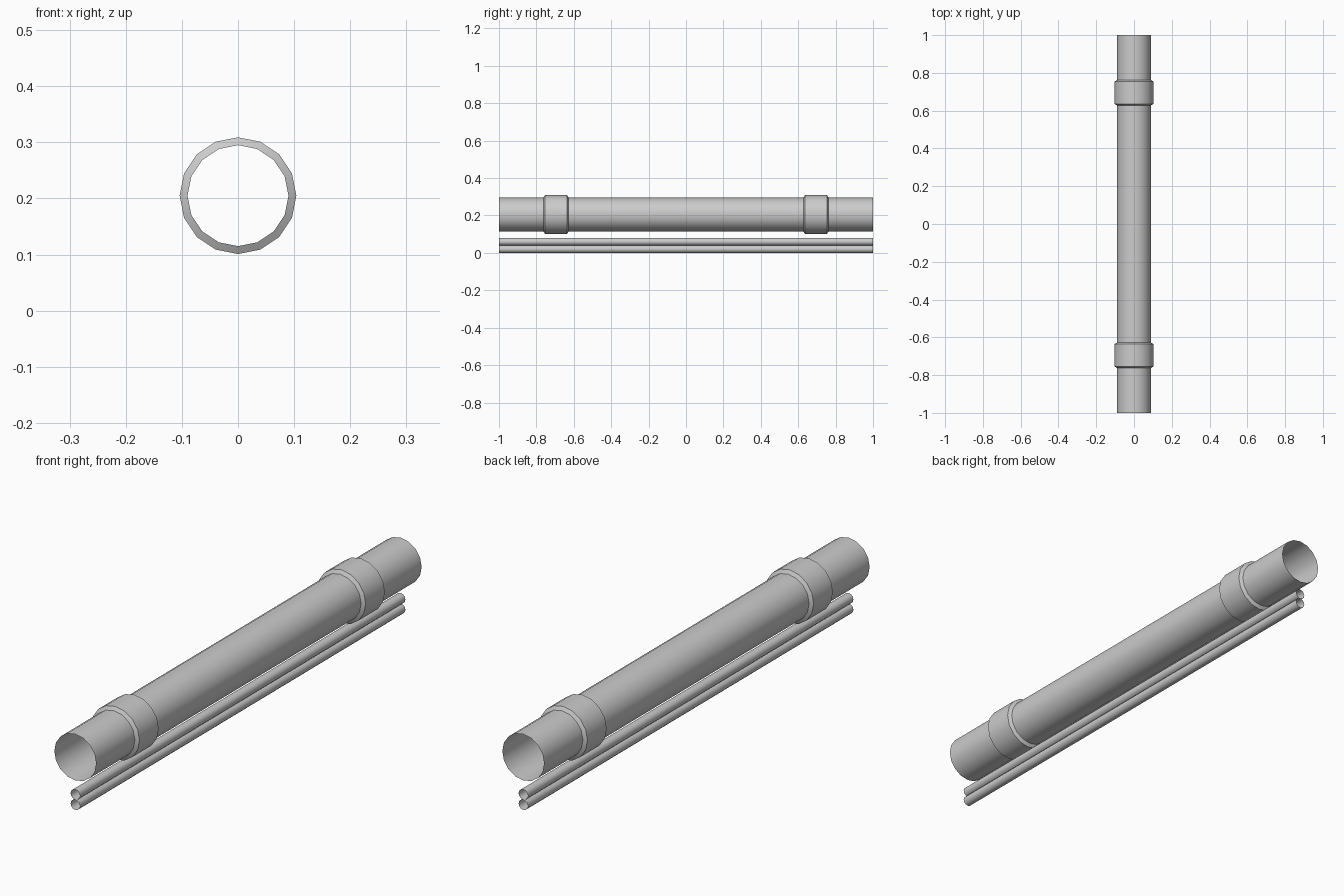
import bpy
import math

if "Cube" in bpy.data.objects:
    bpy.data.objects.remove(bpy.data.objects["Cube"])


def lathe_y(name, profile, z, sides):
    """Open surface of revolution about a y-parallel axis; profile = (radius, y)."""
    verts, faces = [], []
    for r, y in profile:
        for i in range(sides):
            a = 2 * math.pi * i / sides
            verts.append((r * math.sin(a), y, z + r * math.cos(a)))
    for k in range(len(profile) - 1):
        for i in range(sides):
            j = (i + 1) % sides
            a, b = k * sides, (k + 1) * sides
            faces.append((a + i, b + i, b + j, a + j))
    mesh = bpy.data.meshes.new(name)
    mesh.from_pydata(verts, [], faces)
    mesh.update()
    obj = bpy.data.objects.new(name, mesh)
    bpy.context.collection.objects.link(obj)
    bpy.ops.object.select_all(action='DESELECT')
    obj.select_set(True)
    bpy.context.view_layer.objects.active = obj
    bpy.ops.object.shade_smooth_by_angle(angle=math.radians(40))
    return obj


AXIS_Z = 0.205

# Large open pipe
lathe_y("main_pipe", [(0.09, -1), (0.09, 1)], AXIS_Z, 16)

# Coupling collars with sloped lips
for label, yc in (("front", -0.695), ("back", 0.695)):
    lathe_y(label + "_collar",
            [(0.09, yc - 0.067), (0.104, yc - 0.059),
             (0.104, yc + 0.059), (0.09, yc + 0.067)], AXIS_Z, 16)

# Two thin open pipes stacked underneath
for label, z in (("lower", 0.02), ("upper", 0.06)):
    lathe_y(label + "_thin_pipe", [(0.02, -1), (0.02, 1)], z, 12)
